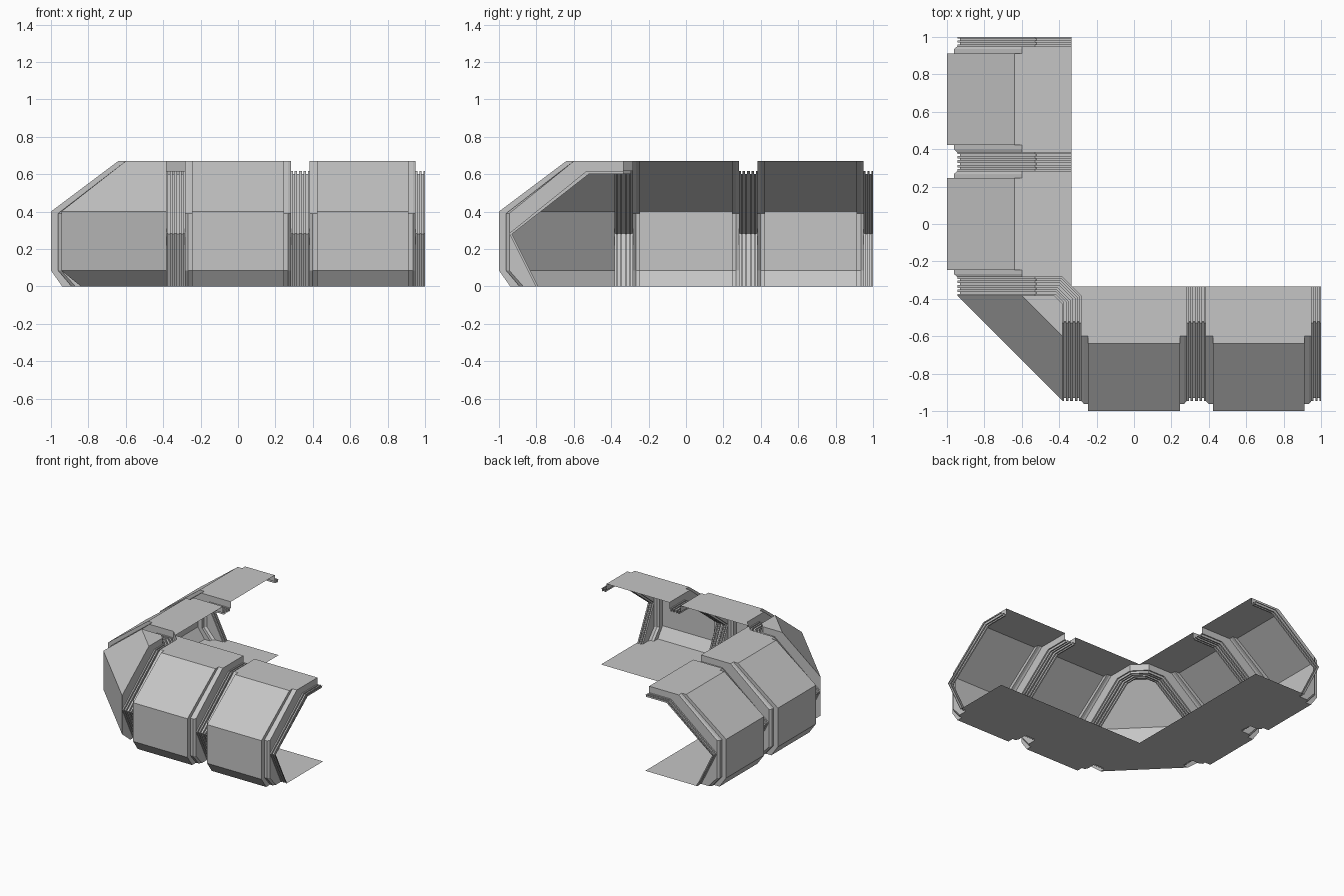
import bpy, bmesh

cube = bpy.data.objects.get("Cube")
if cube:
    bpy.data.objects.remove(cube)

# One plain grey for the whole shell
grey = bpy.data.materials.new("light_grey")
grey.use_nodes = True
colour = (0.56, 0.56, 0.56, 1)
grey.diffuse_color = colour
grey.node_tree.nodes["Principled BSDF"].inputs["Base Color"].default_value = colour

T = 1 / 3        # half of a corridor tile, also the open inner edge
HALF_RIB = 0.05
EDGE = T - HALF_RIB

# Cross-sections from roof inner edge to floor: (distance outward, height)
PANEL = [(T, .67), (.64, .67), (1, .4), (1, .085), (.94, 0)]
FRAME = [(T, .67), (.6, .67), (.962, .39), (.962, .085), (.89, 0)]
FRAME_END = [(T, .67), (.6, .67), (.945, .39), (.945, .085), (.87, 0)]
RIB_LOW = [(T, .6), (.52, .6), (.93, .28), (.833, .085), (.79, 0)]
RIB_HIGH = [(T, .618), (.53, .618), (.945, .284), (.846, .085), (.803, 0)]
CORNER = [(T, .67), (.6, .67), (.945, .4), (.945, .085), (.84, 0)]


def add_object(name, faces):
    bm = bmesh.new()
    for points in faces:
        bm.faces.new([bm.verts.new(p) for p in points])
    bmesh.ops.remove_doubles(bm, verts=bm.verts[:], dist=1e-5)
    bmesh.ops.dissolve_degenerate(bm, edges=bm.edges[:], dist=1e-5)
    mesh = bpy.data.meshes.new(name)
    bm.to_mesh(mesh)
    bm.free()
    mesh.materials.append(grey)
    ob = bpy.data.objects.new(name, mesh)
    bpy.context.scene.collection.objects.link(ob)
    return ob


def loft(name, rows, flip=False):
    faces = []
    for a, b in zip(rows, rows[1:]):
        for i in range(len(a) - 1):
            face = [a[i], a[i + 1], b[i + 1], b[i]]
            faces.append(face[::-1] if flip else face)
    return add_object(name, faces)


def swap(points):
    """Reflect across the diagonal of the bend."""
    return [(y, x, z) for x, y, z in points]


def section(x, profile, inner=T):
    return [(x, -(inner if i == 0 else d), z) for i, (d, z) in enumerate(profile)]


def both_arms(name, stations):
    rows = [section(x, p) for x, p in stations]
    loft("front_" + name, rows)
    loft("side_" + name, [swap(r) for r in rows], flip=True)


def rib_stations(centre, sides=(-1, 1)):
    cuts = [0, .008, .018, .03, .04, HALF_RIB]
    half = []
    for k in range(len(cuts) - 1):
        profile = RIB_LOW if k % 2 else RIB_HIGH
        half += [(cuts[k], profile), (cuts[k + 1], profile)]
    left = [(centre - u, p) for u, p in reversed(half)] if -1 in sides else []
    right = [(centre + u, p) for u, p in half] if 1 in sides else []
    return left + right


def panel_stations(centre, left_step=True):
    half = [(.245, PANEL), (.245, FRAME), (.268, FRAME),
            (EDGE, FRAME_END), (EDGE, RIB_HIGH)]
    left = half if left_step else half[:-1]
    return ([(centre - u, p) for u, p in reversed(left)]
            + [(centre + u, p) for u, p in half])


# Straight corridor arms
first_panel = panel_stations(0, left_step=False)
middle_ribs = rib_stations(T)
second_panel = panel_stations(2 * T)
end_ribs = rib_stations(1, sides=(-1,))
both_arms("first_panel", first_panel)
both_arms("middle_ribs", middle_ribs)
both_arms("second_panel", second_panel)
both_arms("end_ribs", end_ribs)

# Ribbed arch that bends across the inside of the corner
corner_ribs = ([(-T - HALF_RIB, CORNER)] + rib_stations(-T)
               + [(-EDGE, FRAME_END)])
rows = []
for x, profile in corner_ribs:
    arm = section(x, profile, inner=.404 - .414 * (x + T))
    rows.append(arm[::-1] + swap(arm))
loft("corner_arch", rows, flip=True)

# Diagonal outer corner panel
edge = section(-T - HALF_RIB, CORNER, inner=.404 + .414 * HALF_RIB)
loft("corner_panel", [edge, swap(edge)], flip=True)

# Small roof pieces filling the inside corner
gusset = [(-EDGE, -T, .67), (-T, -T, .67), (-EDGE, -T - HALF_RIB, .67)]
add_object("roof_gussets", [gusset, swap(gusset)[::-1]])

# Floor follows the lower edge of every section
outer = []
for x, profile in corner_ribs + first_panel + middle_ribs + second_panel + end_ribs:
    point = (x, -profile[-1][0], 0)
    if not outer or max(abs(p - q) for p, q in zip(point, outer[-1])) > 1e-5:
        outer.append(point)
add_object("floor", [outer[::-1] + swap(outer) + [(-T, 1, 0), (-T, -T, 0), (1, -T, 0)]])
